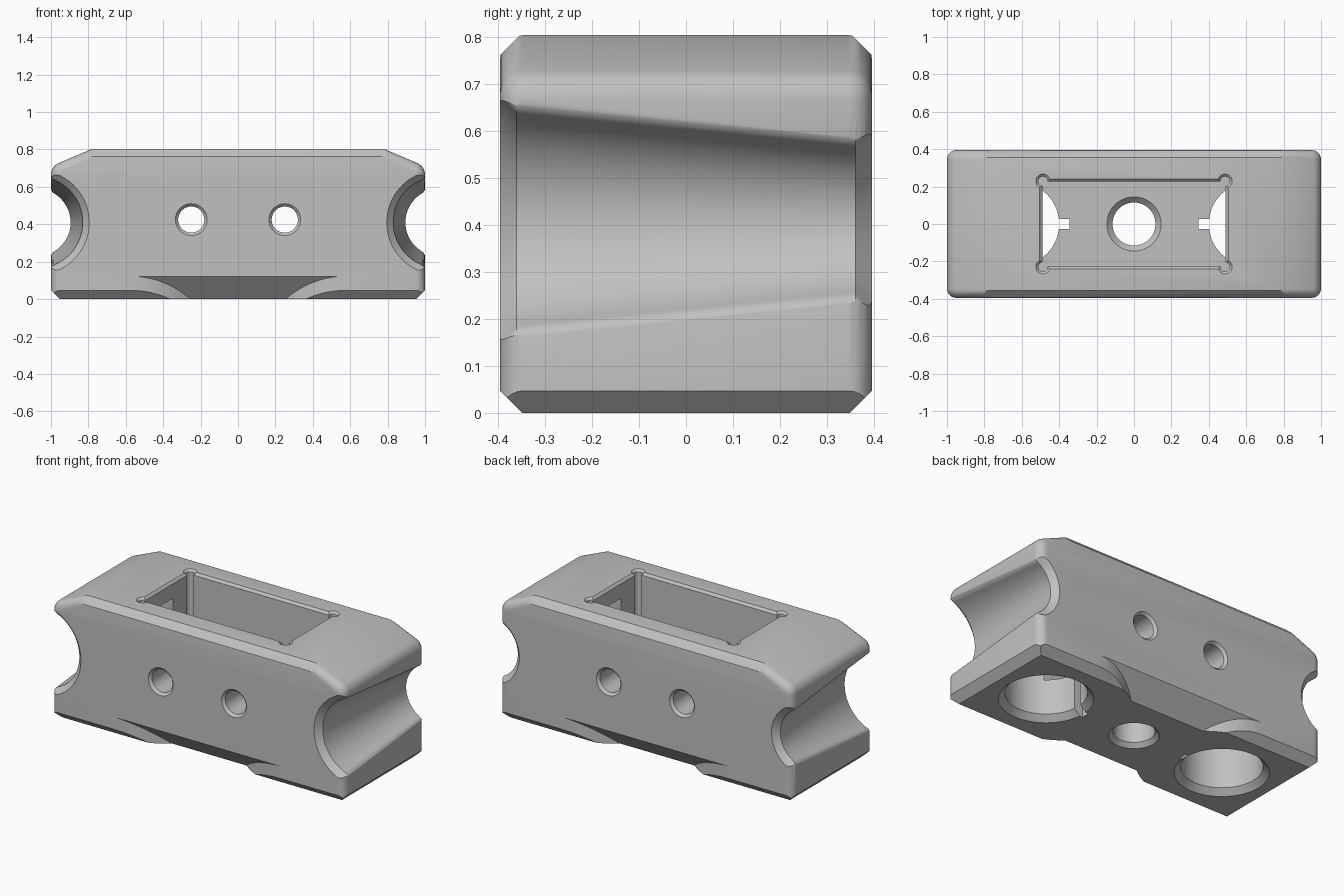
import bpy, bmesh, math
from mathutils import Vector

HALF_Y, TOP = 0.395, 0.803

cube = bpy.data.objects.get("Cube")
if cube:
    bpy.data.objects.remove(cube, do_unlink=True)

grey = bpy.data.materials.new("plain grey")
grey.use_nodes = True
colour = (0.53, 0.53, 0.53, 1)
grey.diffuse_color = colour
grey.node_tree.nodes["Principled BSDF"].inputs["Base Color"].default_value = colour


def loft(bm, rings):
    """Skin equal-length rings of 3D points and cap both ends."""
    rows = [[bm.verts.new(p) for p in ring] for ring in rings]
    for a, b in zip(rows, rows[1:]):
        for i in range(len(a)):
            j = (i + 1) % len(a)
            bm.faces.new((a[i], a[j], b[j], b[i]))
    bm.faces.new(rows[0])
    bm.faces.new(rows[-1])
    bmesh.ops.recalc_face_normals(bm, faces=bm.faces)


def make_object(name, bm):
    mesh = bpy.data.meshes.new(name)
    bm.to_mesh(mesh)
    bm.free()
    obj = bpy.data.objects.new(name, mesh)
    obj.data.materials.append(grey)
    bpy.context.collection.objects.link(obj)
    return obj


def slice_off(bm, co, no):
    """Cut a convex solid with a plane and close the cut."""
    geom = bm.verts[:] + bm.edges[:] + bm.faces[:]
    cut = bmesh.ops.bisect_plane(bm, geom=geom, plane_co=co, plane_no=no,
                                 clear_outer=True)["geom_cut"]
    edges = [e for e in cut if isinstance(e, bmesh.types.BMEdge)]
    bmesh.ops.edgeloop_fill(bm, edges=edges)
    bmesh.ops.recalc_face_normals(bm, faces=bm.faces)


# Body: front profile extruded in depth, rounded, then chamfered
bm = bmesh.new()
profile = [(-1, 0), (1, 0), (1, 0.71), (0.78, TOP), (-0.78, TOP), (-1, 0.71)]
loft(bm, [[(x, y, z) for x, z in profile] for y in (-HALF_Y, HALF_Y)])
shoulders = [e for e in bm.edges
             if all(abs(v.co.z - 0.71) < 0.001 for v in e.verts)]
bmesh.ops.bevel(bm, geom=shoulders, offset=0.042, segments=6, profile=0.5, affect='EDGES')
rims = [e for e in bm.edges
        if abs(e.verts[0].co.y - e.verts[1].co.y) < 0.001
        and max(v.co.z for v in e.verts) > 0.01]
bmesh.ops.bevel(bm, geom=rims, offset=0.05, segments=6, profile=0.5, affect='EDGES')
for s in (-1, 1):
    slice_off(bm, (s, 0, 0.047), (s, 0, -1))
    slice_off(bm, (0, s * HALF_Y, 0.047), (0, s, -1))
    slice_off(bm, (0, s * HALF_Y, TOP - 0.042), (0, s, 1))
body = make_object("body", bm)


def carve(bm):
    """Subtract the mesh from the body."""
    cutter = make_object("cutter", bm)
    cutter.hide_render = True
    mod = body.modifiers.new("cut", 'BOOLEAN')
    mod.operation = 'DIFFERENCE'
    mod.solver = 'EXACT'
    mod.object = cutter
    bpy.context.view_layer.objects.active = body
    bpy.ops.object.modifier_apply(modifier=mod.name)
    bpy.data.objects.remove(cutter, do_unlink=True)


def bore(axis, a, b, steps, count=48):
    """Round hole along an axis; steps are (position, radius)."""
    rings = []
    for t, r in steps:
        ring = []
        for i in range(count):
            w = math.tau * i / count
            u, v = a + r * math.cos(w), b + r * math.sin(w)
            ring.append((u, v, t) if axis == 'z' else (u, t, v))
        rings.append(ring)
    bm = bmesh.new()
    loft(bm, rings)
    carve(bm)


def box(x, y, levels):
    """Centred-in-y box; levels are (z, outward growth)."""
    bm = bmesh.new()
    loft(bm, [[(x[0] - g, -y - g, z), (x[1] + g, -y - g, z),
               (x[1] + g, y + g, z), (x[0] - g, y + g, z)] for z, g in levels])
    carve(bm)


# Tapered side grooves with rounded lips and flared ends
def groove_ring(s, y, r, lip=0.04, cx=1.075, cz=0.41, face=1.002):
    run = cx - face + lip
    dz = math.sqrt((r + lip) ** 2 - run ** 2)
    theta = math.atan2(dz, -run)
    lip_pts = []
    for i in range(6):
        w = (theta - math.pi) * i / 6
        lip_pts.append((face - lip + lip * math.cos(w), dz + lip * math.sin(w)))
    arc = []
    for i in range(25):
        w = theta + (math.tau - 2 * theta) * i / 24
        arc.append((cx + r * math.cos(w), r * math.sin(w)))
    pts = [(1.3, dz)] + lip_pts + arc + [(x, -z) for x, z in reversed(lip_pts)] + [(1.3, -dz)]
    return [(s * x, y, cz + z) for x, z in pts]


for s in (-1, 1):
    bm = bmesh.new()
    loft(bm, [groove_ring(s, y, r) for y, r in
              ((-0.425, 0.31), (-0.36, 0.245), (0.36, 0.18), (0.425, 0.245))])
    carve(bm)

# Sloped bottom reliefs with curved ends, front and back
for s in (-1, 1):
    half = []
    for i in range(17):
        w = math.radians(90 + 52 * i / 16)
        half.append((0.575 + 0.505 * math.cos(w), -0.11 + 0.505 * math.sin(w)))
    outline = [(0.575, 0.5)] + half
    outline += [(-x, y) for x, y in reversed(outline)]
    bm = bmesh.new()
    loft(bm, [[(x, s * y, z) for x, y in outline] for z in (-0.1, 0.3)])
    slice_off(bm, (0, s * HALF_Y, 0.122), (0, -s * 0.122, 0.115))
    carve(bm)

# Top pocket with chamfered rim and relieved corners
FLOOR = 0.25
box((-0.49, 0.49), 0.226, [(FLOOR, 0), (TOP - 0.014, 0), (TOP + 0.02, 0.034)])
for x in (-0.487, 0.487):
    for y in (-0.229, 0.229):
        bore('z', x, y, [(FLOOR + 0.003, 0.025), (TOP - 0.013, 0.025), (TOP + 0.02, 0.058)], 24)

# Centre hole with countersinks on both faces
bore('z', 0, 0, [(-0.02, 0.16), (0.025, 0.115), (FLOOR - 0.03, 0.115), (FLOOR + 0.02, 0.165)])

# Large bottom sockets with keyways and wall slots
for s in (-1, 1):
    bore('z', s * 0.625, 0, [(-0.02, 0.28), (0.035, 0.225), (0.55, 0.225)], 64)
    box(sorted((s * 0.345, s * 0.5)), 0.026, [(-0.05, 0), (FLOOR + 0.05, 0)])
    box(sorted((s * 0.45, s * 0.6)), 0.065, [(0.4, 0), (0.70, 0)])

# Cross holes through front and back walls
for x in (-0.25, 0.25):
    bore('y', x, 0.425, [(-0.41, 0.1), (-0.38, 0.07), (0.38, 0.07), (0.41, 0.1)])

bpy.ops.object.select_all(action='DESELECT')
body.select_set(True)
bpy.context.view_layer.objects.active = body
bpy.ops.object.shade_smooth_by_angle(angle=math.radians(25))
